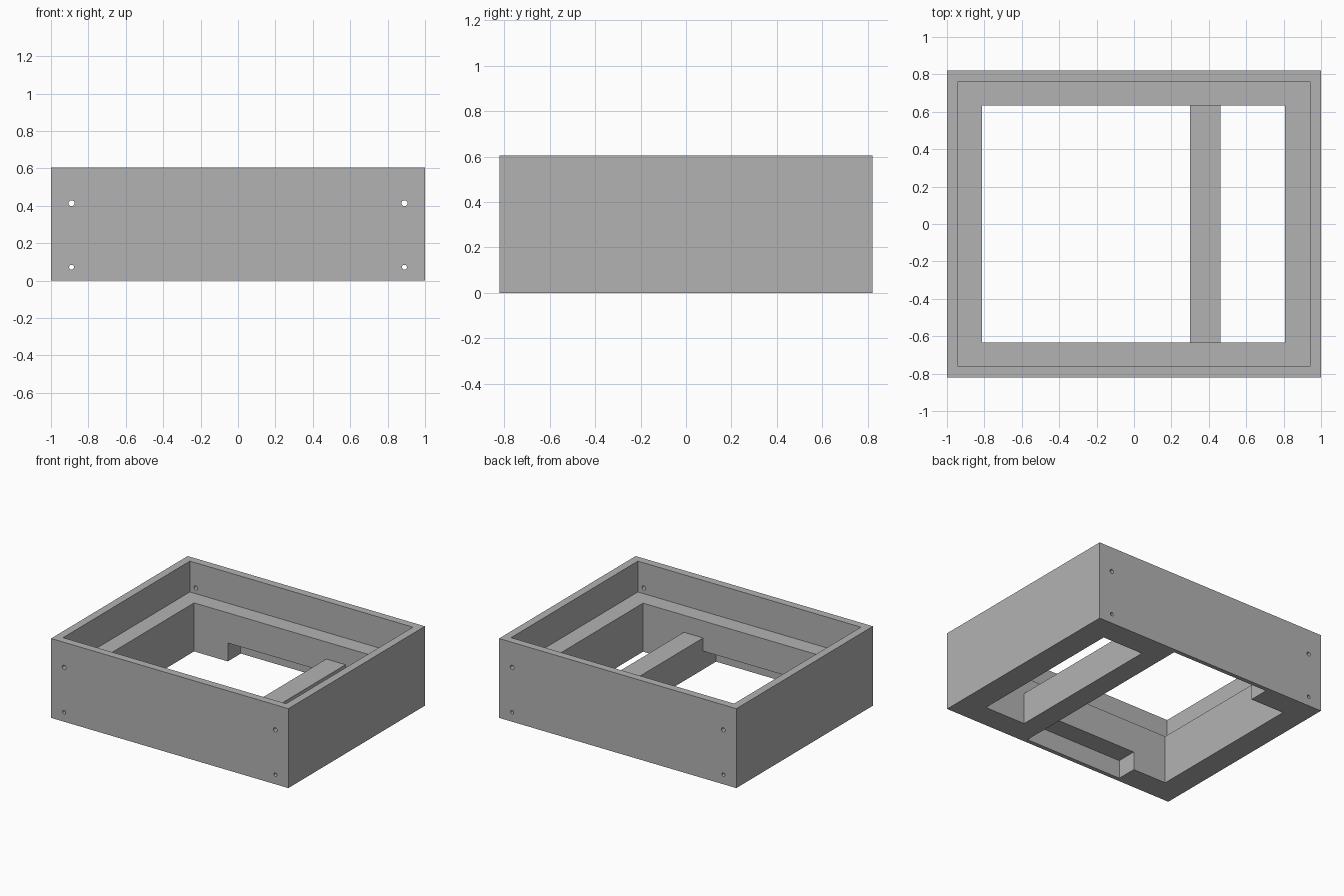
import bpy
from mathutils import Vector

if "Cube" in bpy.data.objects:
    bpy.data.objects.remove(bpy.data.objects["Cube"])

gray = bpy.data.materials.new("plain_gray")
gray.use_nodes = True
COLOR = (0.45, 0.45, 0.45, 1)
gray.diffuse_color = COLOR
gray.node_tree.nodes["Principled BSDF"].inputs["Base Color"].default_value = COLOR


def box(name, low, high):
    low, high = Vector(low), Vector(high)
    bpy.ops.mesh.primitive_cube_add(size=1, location=(low + high) / 2)
    ob = bpy.context.object
    ob.name = name
    ob.scale = high - low
    bpy.ops.object.transform_apply(location=True, rotation=False, scale=True)
    ob.data.materials.append(gray)
    return ob


def bore(x, z, radius):
    bpy.ops.mesh.primitive_cylinder_add(vertices=24, radius=radius, depth=3,
                                        location=(x, 0, z), rotation=(1.5707963, 0, 0))
    ob = bpy.context.object
    ob.name = "bore_cutter"
    ob.data.materials.append(gray)
    return ob


def cut(target, cutter):
    cutter.hide_render = True
    mod = target.modifiers.new("cut", "BOOLEAN")
    mod.operation = "DIFFERENCE"
    mod.solver = "EXACT"
    mod.object = cutter
    bpy.context.view_layer.objects.active = target
    bpy.ops.object.modifier_apply(modifier=mod.name)
    bpy.data.objects.remove(cutter)


WIDTH, DEPTH, HEIGHT = 1.0, 0.822, 0.605   # half width, half depth, full height
LEDGE_Z, OPEN_Y = 0.37, 0.634
LEFT, RIGHT = -0.814, 0.806                # opening limits
BAR_LEFT, BAR_RIGHT = 0.30, 0.462

# Frame: thin upper wall above a wide inner ledge
frame = box("frame", (-WIDTH, -DEPTH, 0), (WIDTH, DEPTH, HEIGHT))
cut(frame, box("cavity_cutter", (-0.94, -0.763, LEDGE_Z), (0.94, 0.763, 1)))
cut(frame, box("opening_cutter", (LEFT, -OPEN_Y, -1), (RIGHT, OPEN_Y, 1)))

# Undercut recesses in the front and back walls, next to the bar
cut(frame, box("recess_cutter", (-0.53, -0.79, -1), (BAR_LEFT, 0.79, 0.14)))

# Screw holes running front to back
for side in (-1, 1):
    cut(frame, bore(side * 0.89, 0.414, 0.016))
    cut(frame, bore(side * 0.89, 0.072, 0.013))

# Cross bar, flush with the underside
box("cross_bar", (BAR_LEFT, -OPEN_Y, 0), (BAR_RIGHT, OPEN_Y, 0.24))
